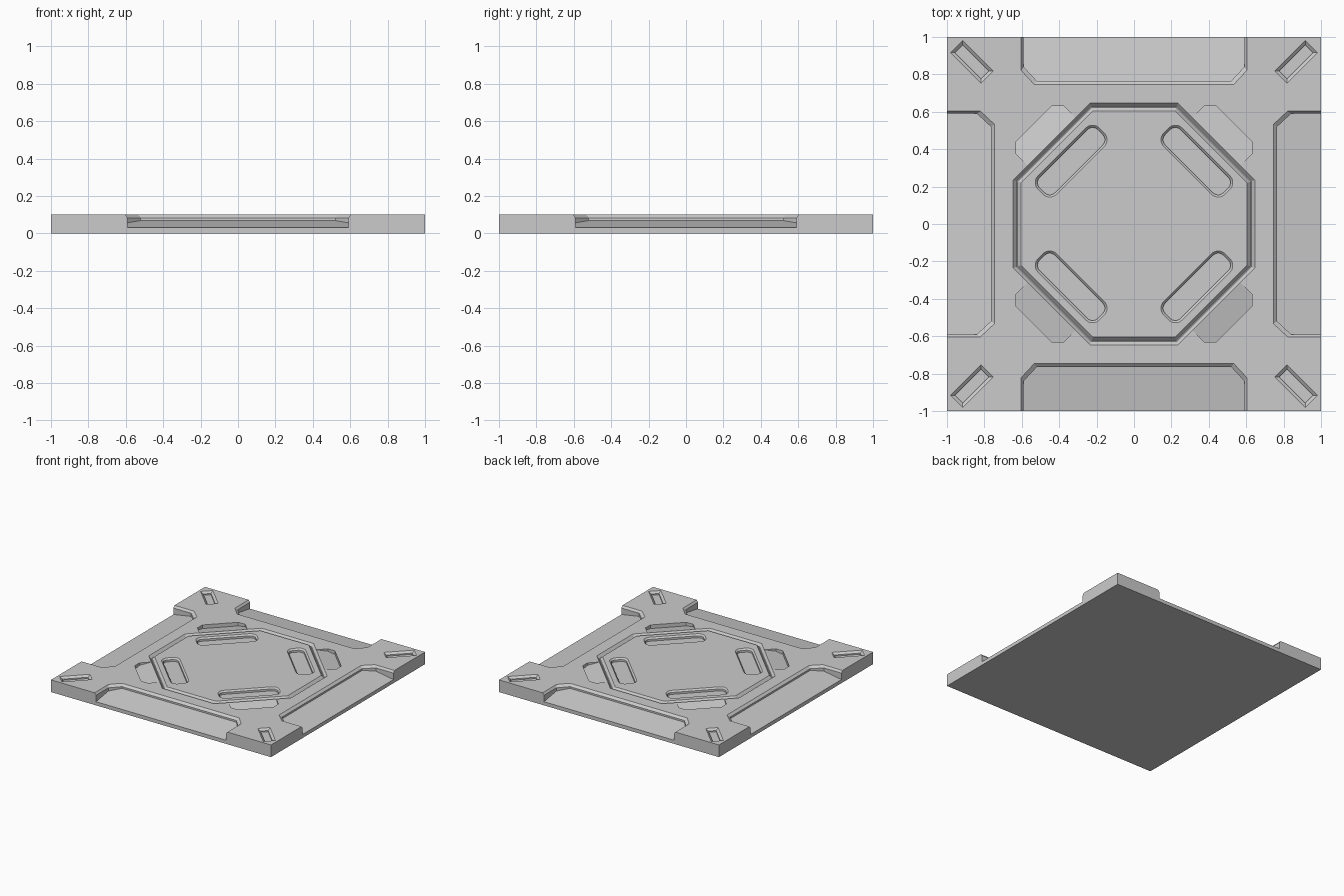
import bpy, bmesh, math
from mathutils import Matrix

if "Cube" in bpy.data.objects:
    bpy.data.objects.remove(bpy.data.objects["Cube"])


def loft(name, rings, closed=False, turn=0.0):
    """Solid skinned through equal-length rings; closed makes a ring-shaped tube."""
    bm = bmesh.new()
    vs = [[bm.verts.new(p) for p in r] for r in rings]
    n, m = len(rings[0]), len(rings)
    for i in range(m if closed else m - 1):
        a, b = vs[i], vs[(i + 1) % m]
        for k in range(n):
            bm.faces.new((a[k], a[(k + 1) % n], b[(k + 1) % n], b[k]))
    if not closed:
        bm.faces.new(vs[0])
        bm.faces.new(vs[-1])
    bmesh.ops.recalc_face_normals(bm, faces=bm.faces)
    bm.transform(Matrix.Rotation(turn, 4, 'Z'))
    me = bpy.data.meshes.new(name)
    bm.to_mesh(me)
    bm.free()
    ob = bpy.data.objects.new(name, me)
    bpy.context.collection.objects.link(ob)
    return ob


def rounded(cx, hx, hy, r, z, seg):
    """Rounded rectangle centred on (cx, 0)."""
    pts = []
    for q, (sx, sy) in enumerate([(1, 1), (-1, 1), (-1, -1), (1, -1)]):
        for k in range(seg + 1):
            a = (q + (k / seg if seg else 0.5)) * math.pi / 2
            pts.append((cx + sx * (hx - r) + r * math.cos(a),
                        sy * (hy - r) + r * math.sin(a), z))
    return pts


def octagon(a, b, z):
    return [(x, y, z) for x, y in [(a, -b), (a, b), (b, a), (-b, a),
                                   (-a, b), (-a, -b), (-b, -a), (b, -a)]]


def notch(hx, y, zf):
    """Edge recess outline with clipped inner corners."""
    c = [(-hx, -1.1), (-hx, y - 0.075), (-hx + 0.07, y),
         (hx - 0.07, y), (hx, y - 0.075), (hx, -1.1)]
    return [(px, py, zf(py)) for px, py in c]


def lobe(zf):
    c = [(0.60, -0.18), (0.714, -0.18), (0.757, -0.135),
         (0.757, 0.135), (0.714, 0.18), (0.60, 0.18)]
    return [(px, py, zf(px)) for px, py in c]


# Base slab
tile = loft("floor_tile", [[(-1, -1, z), (1, -1, z), (1, 1, z), (-1, 1, z)]
                           for z in (0, 0.1)])
cutters = []

# Octagonal V groove
cutters.append(loft("groove_cutter", [
    octagon(0.655, 0.239, 0.11), octagon(0.628, 0.229, 0.08),
    octagon(0.622, 0.227, 0.08), octagon(0.595, 0.217, 0.11)], closed=True))

for i in range(4):
    side = i * math.pi / 2
    diag = side + math.pi / 4
    # Sloped edge recess with chamfered rim
    cutters.append(loft("edge_cutter", [
        notch(0.59, -0.765, lambda y: 0.03 + (y + 1) * 0.165),
        notch(0.59, -0.765, lambda y: 0.083),
        notch(0.611, -0.735, lambda y: 0.11)], turn=side))
    # Ramp pocket outside the octagon
    cutters.append(loft("ramp_cutter", [
        lobe(lambda v: 0.1 - (v - 0.621) * 0.22),
        lobe(lambda v: 0.12)], turn=diag))
    # Long rounded slot inside the octagon
    cutters.append(loft("slot_cutter", [
        rounded(0.475, 0.058, 0.22, 0.04, 0.072, 5),
        rounded(0.475, 0.058, 0.22, 0.04, 0.088, 5),
        rounded(0.475, 0.080, 0.242, 0.06, 0.11, 5)], turn=diag))
    # Small corner slot
    cutters.append(loft("corner_cutter", [
        rounded(1.226, 0.098, 0.029, 0, 0.075, 0),
        rounded(1.226, 0.098, 0.029, 0, 0.085, 0),
        rounded(1.226, 0.127, 0.058, 0, 0.11, 0)], turn=diag))

# Carve all recesses, then drop the cutters
for c in cutters:
    c.hide_render = True
    mod = tile.modifiers.new("cut", 'BOOLEAN')
    mod.operation, mod.solver, mod.object = 'DIFFERENCE', 'EXACT', c
bpy.context.view_layer.objects.active = tile
tile.select_set(True)
for mod in list(tile.modifiers):
    bpy.ops.object.modifier_apply(modifier=mod.name)
for c in cutters:
    bpy.data.objects.remove(c, do_unlink=True)
